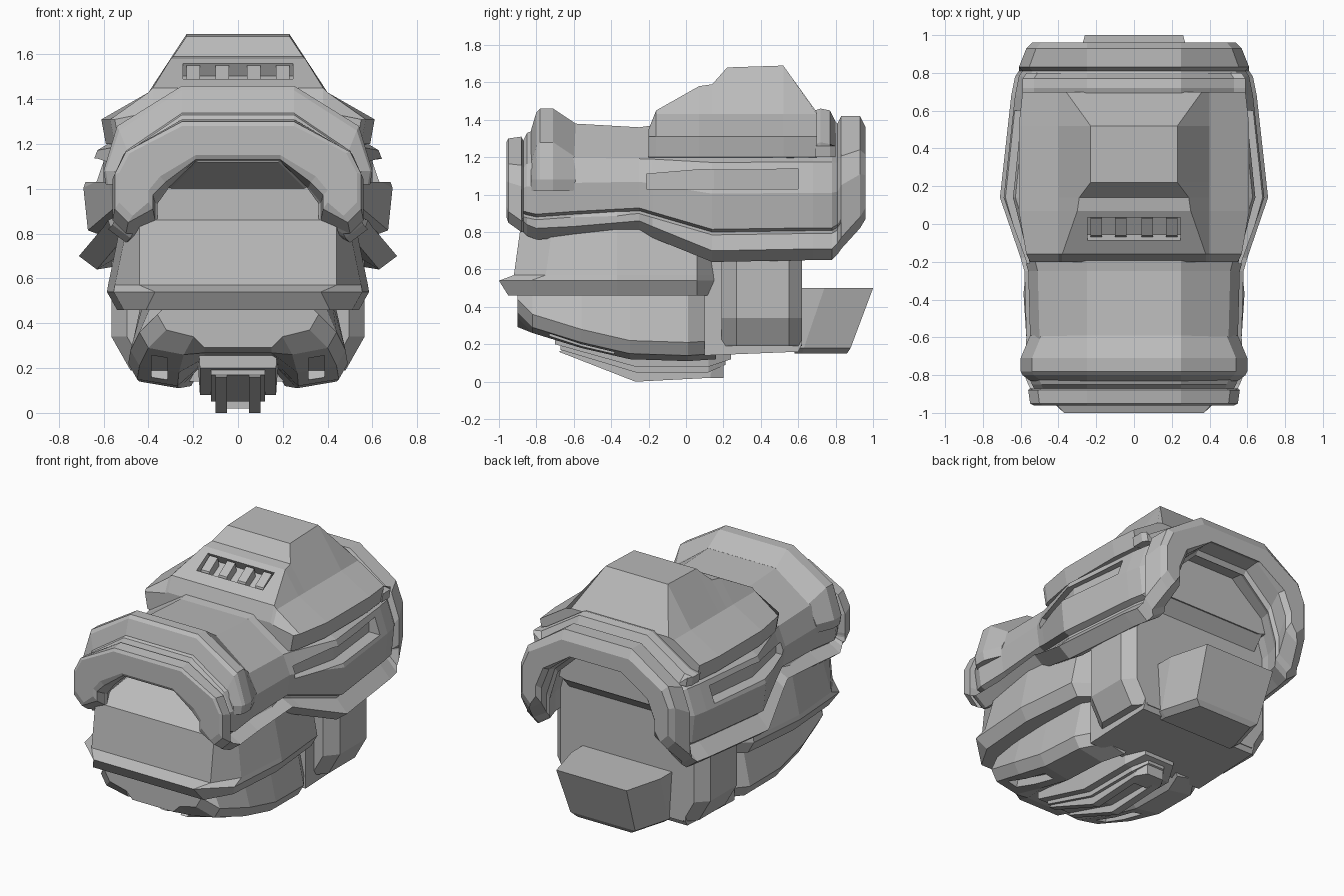
import bpy
import bmesh
from mathutils import Matrix

default_cube = bpy.data.objects.get("Cube")
if default_cube:
    bpy.data.objects.remove(default_cube, do_unlink=True)

grey = bpy.data.materials.new("hull_grey")
grey.use_nodes = True
grey.diffuse_color = (.5, .5, .5, 1)
grey.node_tree.nodes["Principled BSDF"].inputs["Base Color"].default_value = grey.diffuse_color


def finish(name, bm):
    """Turn a bmesh into a flat shaded grey object."""
    bmesh.ops.recalc_face_normals(bm, faces=bm.faces)
    mesh = bpy.data.meshes.new(name)
    bm.to_mesh(mesh)
    bm.free()
    mesh.materials.append(grey)
    obj = bpy.data.objects.new(name, mesh)
    bpy.context.scene.collection.objects.link(obj)
    return obj


def loft(name, rings):
    """Bridge matching closed rings and cap both ends."""
    bm = bmesh.new()
    loops = [[bm.verts.new(point) for point in ring] for ring in rings]
    for first, second in zip(loops, loops[1:]):
        count = len(first)
        for i in range(count):
            j = (i + 1) % count
            bm.faces.new((first[i], first[j], second[j], second[i]))
    bm.faces.new(loops[0])
    bm.faces.new(loops[-1])
    return finish(name, bm)


def mirrored(half):
    """Complete a half outline with its reflection across the centre plane."""
    return half + [(-x, other) for x, other in reversed(half)]


def along_y(name, stations):
    return loft(name, [[(x, y, z) for x, z in mirrored(half)] for y, half in stations])


def along_z(name, levels):
    return loft(name, [[(x, y, z) for x, y in mirrored(half)] for z, half in levels])


def slab(name, profile, left, right):
    """Extrude a side profile of (y, z) points across x."""
    return loft(name, [[(x, y, z) for y, z in profile] for x in (left, right)])


def box(name, centre, size, tilt):
    bm = bmesh.new()
    bmesh.ops.create_cube(bm, size=1)
    bmesh.ops.scale(bm, vec=size, verts=bm.verts)
    bmesh.ops.rotate(bm, matrix=Matrix.Rotation(tilt, 3, "X"), verts=bm.verts)
    bmesh.ops.translate(bm, vec=centre, verts=bm.verts)
    return finish(name, bm)


def cut(target, cutter):
    """Subtract the cutter and discard it."""
    cutter.hide_render = True
    modifier = target.modifiers.new("recess", "BOOLEAN")
    modifier.operation = "DIFFERENCE"
    modifier.solver = "EXACT"
    modifier.object = cutter
    bpy.context.view_layer.objects.active = target
    bpy.ops.object.modifier_apply(modifier=modifier.name)
    bpy.data.objects.remove(cutter, do_unlink=True)


def arch(width, top, low, wall, rim):
    """Half section of the hull: outer skin, groove and lower lip, then the inside."""
    drop = top - low
    shoulder, side, band = top - .3 * drop, top - .52 * drop, low + .23 * drop
    outer = [(.25, top), (.91 * width, shoulder), (width, side)]
    if rim:
        outer += [(width, band), (width, band - .02), (width, band - .03), (width, low + .06)]
    else:
        outer += [(width - .02, band), (width - .06, band - .015),
                  (width - .06, band - .03), (width + .02, low + .06)]
    inside = [(width - .06, low), (width - wall, low + .06), (width - wall, band + .02),
              (.9 * width - wall, shoulder - .8 * wall), (.19, top - wall)]
    return outer + inside


# Arched upper hull: y, width, top, bottom lip, wall thickness
hull_stations = [
    (-.96, .53, 1.28, .88, .13), (-.95, .55, 1.3, .85, .17), (-.88, .56, 1.31, .8, .19),
    (-.87, .53, 1.29, .8, .17), (-.85, .54, 1.33, .78, .17), (-.8, .56, 1.35, .76, .17),
    (-.6, .55, 1.38, .77, .17), (-.25, .56, 1.36, .8, .15), (-.18, .58, 1.37, .77, .15),
    (.14, .69, 1.4, .64, .16), (.68, .63, 1.4, .65, .14), (.78, .61, 1.4, .65, .15),
    (.81, .59, 1.38, .68, .15), (.83, .61, 1.42, .71, .16), (.93, .57, 1.42, .82, .15),
    (.96, .54, 1.36, .87, .1)]
hull = along_y("upper_hull", [(y, arch(*shape, rim=y < -.87 or y > .82))
                              for y, *shape in hull_stations])
for sign in (-1, 1):
    slot_plan = [(.52, -.21), (.6, .15), (.55, .6), (.8, .6), (.8, -.21)]
    cut(hull, loft("side_slot_cutter", [[(sign * x, y, z - .03 * (y < 0) * (z > 1.1)) for x, y in slot_plan]
                                        for z in (1.03, 1.14)]))


# Raised straps over the front and rear of the hull
def strap(name, stations, foot):
    along_y(name, [(y, [(.25, top), (.53 + grow, top - .18), (.59 + grow, foot + .06),
                        (.58 + grow, foot), (.48, foot), (.45, 1.15), (.2, 1.28)])
                   for y, top, grow in stations])


strap("front_strap", [(-.83, 1.34, -.04), (-.8, 1.44, 0), (-.78, 1.46, .01),
                      (-.71, 1.46, .01), (-.59, 1.38, -.04)], 1.02)
strap("rear_strap", [(.69, 1.45, 0), (.72, 1.46, 0), (.77, 1.45, 0), (.8, 1.39, -.02)], 1.2)

# Raised dorsal hump: y, crest half width, crest height, skirt half width
hump_stations = [(-.2, .38, 1.35, .55), (-.16, .38, 1.45, .57), (.07, .3, 1.58, .61),
                 (.14, .29, 1.59, .61), (.22, .23, 1.68, .61), (.52, .23, 1.69, .61),
                 (.7, .36, 1.44, .59)]
hump = along_y("dorsal_hump", [
    (y, [(crest, top), (.4, min(top - .01, 1.43)), (skirt, 1.31), (skirt - .02, 1.2), (.3, 1.18)])
    for y, crest, top, skirt in hump_stations])
cut(hump, box("vent_cutter", (0, -.03, 1.53), (.49, .14, .14), .52))
for x in (-.2, -.07, .07, .2):
    slab("vent_tooth", [(-.07, 1.45), (-.06, 1.49), (.03, 1.55), (.05, 1.46)], x - .03, x + .03)

# Inner core closing the hull behind its front and rear openings
along_y("inner_core", [(y, [(.2, top), (.43, top - .2), (.47, .97), (.4, .95)])
                       for y, top in ((-.6, 1.2), (-.5, 1.24), (.5, 1.28), (.7, 1.28))])
slab("rear_bulkhead", [(.1, .14), (.6, .16), (.62, .2), (.62, .87), (.7, .96), (.1, .98)], -.43, .43)
along_y("canopy_underside", [(y, [(half, low), (.36, low + .08), (.3, 1.22)])
                             for y, half, low in ((-.92, .18, 1.12), (-.62, .31, .99))])


# Jaw with a protruding lip: z, front y, front half width, side half width
def jaw_plan(front, nose, side):
    return [(nose, front), (side - .03, front + .17), (side, -.37), (side - .04, .06), (side - .18, .17)]


along_z("jaw", [(z, jaw_plan(*shape)) for z, *shape in (
    (.46, -.95, .41, .54), (.54, -1, .37, .585), (.57, -.92, .44, .58),
    (.86, -.88, .44, .52), (1.02, -.62, .3, .46))])

# Chin under the jaw, with a skid on each side: y, half width, underside height
chin = along_y("chin", [
    (y, [(.15, .3 * low + .19), (.55 * width, low), (width - .04, low + .03),
         (width, low + .1), (width - .06, .5)])
    for y, width, low in ((-.9, .36, .34), (-.82, .44, .26), (-.56, .48, .18), (-.3, .49, .12),
                          (.01, .48, .11), (.16, .38, .12))])
for sign in (-1, 1):
    cut(chin, box("chin_slot_cutter", (sign * .35, -.56, .19), (.07, .36, .1), -.28))

# Keel: wide plate and stepped plate narrowing to the rear, then a U of two rails
for name, half, lift in (("keel_plate", .18, 0), ("keel_step", .13, .03)):
    along_y(name, [(y, [(half - pinch, low - lift), (half - pinch + .01, low + .15)])
                   for y, pinch, low in ((-.7 + lift, .01, .2), (-.27, .01, .08),
                                         (.12, .01, .08), (.24 - lift, .07, .12))])
for sign in (-1, 1):
    slab("keel_rail", [(-.68, .16), (-.27, 0), (.12, .02), (.16, .1), (-.6, .2)],
         sign * .05, sign * .1)
along_y("keel_rail_end", [(y, [(half, .02), (half, .1)]) for y, half in ((.06, .1), (.13, .1), (.2, .06))])


# Eight sided side columns
def column_plan(sign, reach):
    return [(sign * x, y) for x, y in (
        (.3, .19), (reach - .07, .19), (reach, .27), (reach, .55), (reach - .07, .62), (.3, .62))]


for side_name, sign in (("left", 1), ("right", -1)):
    loft(side_name + "_column", [[(x, y, z) for x, y in column_plan(sign, reach)]
                                 for z, reach in ((.19, .48), (.34, .565), (.96, .565))])

# Rear tail block
along_z("tail_block", [(z, [(half, .58), (half, edge), (half - .07, rear)])
                       for z, half, edge, rear in ((.15, .27, .62, .86), (.18, .31, .63, .88),
                                                   (.5, .33, .74, 1))])
